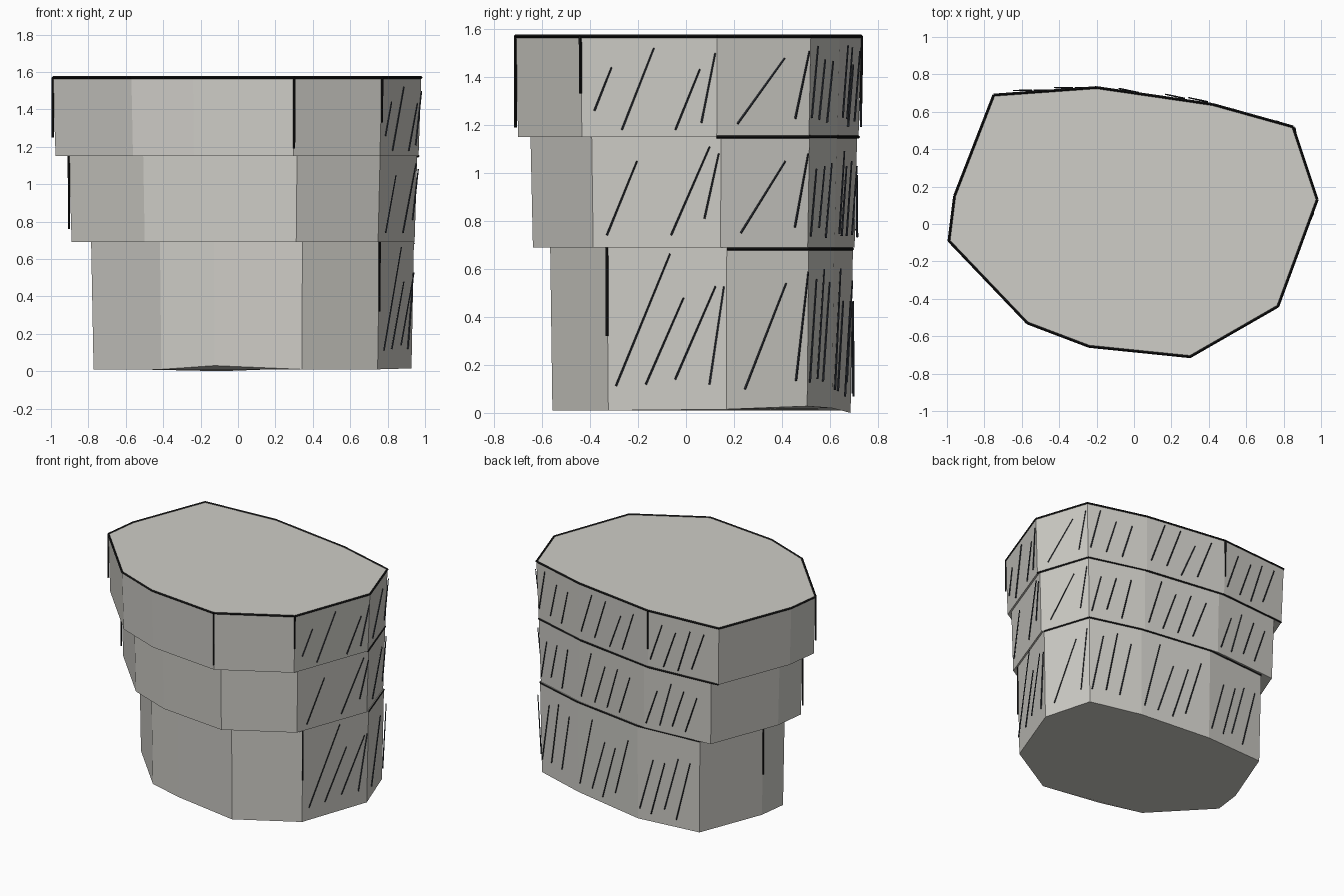
import bpy, bmesh, random
from mathutils import Vector

if "Cube" in bpy.data.objects:
    bpy.data.objects.remove(bpy.data.objects["Cube"])

random.seed(4)


def material(name, rgb):
    m = bpy.data.materials.new(name)
    m.diffuse_color = (*rgb, 1)
    m.use_nodes = True
    m.node_tree.nodes["Principled BSDF"].inputs["Base Color"].default_value = m.diffuse_color
    return m


STONE = material("stone", (0.62, 0.61, 0.57))
INK = material("ink", (0.008, 0.008, 0.008))
HATCH = material("hatch_ink", (0.03, 0.035, 0.045))

# Plan outline, counter-clockwise from the left tip
OUTLINE = [(-0.99, -0.09), (-0.57, -0.53), (-0.24, -0.655), (0.30, -0.71),
           (0.77, -0.44), (0.98, 0.13), (0.85, 0.52), (0.42, 0.64),
           (-0.20, 0.73), (-0.75, 0.69), (-0.96, 0.15)]
N = len(OUTLINE)
# name: bottom z, top z, scale, x shift, y shift
TIERS = {"lower_tier": (0.01, 0.69, 0.876, 0.082, 0.056),
         "middle_tier": (0.69, 1.15, 0.945, 0.032, 0.023),
         "upper_tier": (1.15, 1.57, 1.0, 0.0, 0.0)}
FOOT_Z = {2: 0.03, 5: 0.015, 6: 0.028, 7: 0.02, 8: 0.0}


def point(tier, i, f):
    """Outline corner i at height fraction f of a tier, tapering downward."""
    z0, z1, s, ox, oy = TIERS[tier]
    x, y = OUTLINE[i % N]
    k = s * (0.985 + 0.015 * f)
    z = z0 + (z1 - z0) * f
    if tier == "lower_tier" and f == 0:
        z = FOOT_Z.get(i % N, 0.01)
    return Vector((x * k + ox, y * k + oy, z))


def finish(bm, name, mat):
    bmesh.ops.recalc_face_normals(bm, faces=bm.faces)
    me = bpy.data.meshes.new(name)
    bm.to_mesh(me)
    bm.free()
    me.materials.append(mat)
    ob = bpy.data.objects.new(name, me)
    bpy.context.collection.objects.link(ob)
    return ob


def stroke(bm, a, b, r0, r1):
    """Four-sided ink stroke from a to b with end radii r0, r1."""
    rot = (b - a).to_track_quat('Z', 'Y').to_matrix().to_4x4()
    rot.translation = (a + b) / 2
    bmesh.ops.create_cone(bm, cap_ends=True, segments=4, radius1=r0,
                          radius2=r1, depth=(b - a).length, matrix=rot)


# Stacked stone tiers
for name in TIERS:
    bm = bmesh.new()
    low = [bm.verts.new(point(name, i, 0)) for i in range(N)]
    top = [bm.verts.new(point(name, i, 1)) for i in range(N)]
    bm.faces.new(top)
    bm.faces.new(low[::-1])
    for i in range(N):
        j = (i + 1) % N
        bm.faces.new((low[i], low[j], top[j], top[i]))
    finish(bm, name, STONE)

# Heavy ink along the rims
bm = bmesh.new()
for i in range(N):
    stroke(bm, point("upper_tier", i, 1), point("upper_tier", i + 1, 1), 0.007, 0.007)
for i in range(5, 9):
    stroke(bm, point("upper_tier", i, 0), point("upper_tier", i + 1, 0), 0.007, 0.006)
    stroke(bm, point("lower_tier", i, 0.99), point("lower_tier", i + 1, 0.99), 0.006, 0.006)
finish(bm, "rim_lines", INK)

# Short ink drops on some corners: tier, corner, length
bm = bmesh.new()
for tier, i, length in [("upper_tier", 0, 0.32), ("upper_tier", 3, 0.38),
                        ("upper_tier", 4, 0.24), ("upper_tier", 8, 0.28),
                        ("middle_tier", 0, 0.39), ("lower_tier", 4, 0.37),
                        ("lower_tier", 10, 0.38)]:
    p = point(tier, i, 1)
    stroke(bm, p - Vector((0, 0, length)), p, 0.006, 0.007)
finish(bm, "corner_lines", INK)

# Slanted hatching on the right and back sides: start, end, bottom, top fractions
RIGHT = {"upper_tier": [(.10, .26, .23, .69), (.30, .07, .54, .88), (.70, .07, .88, .67), (.89, .14, .99, .83)],
         "middle_tier": [(.12, .11, .36, .78), (.62, .11, .92, .91), (.88, .26, .99, .85)],
         "lower_tier": [(.08, .15, .54, .96), (.33, .16, .65, .69), (.58, .19, .92, .76), (.86, .16, .98, .76)]}
COUNT = {6: 3, 7: 4, 8: 4}
bm = bmesh.new()
for tier, marks in RIGHT.items():
    tall = tier == "lower_tier"
    for i in range(5 - 1, 9):
        if i == 4:
            group = marks
        elif i == 5:
            group = [(.22, .13, .72, .78), (.84, .18, .98, .85)]
        else:
            group = []
            for k in range(COUNT[i]):
                t = 0.04 + 0.8 * k / COUNT[i]
                f = random.uniform(0.08, 0.2)
                group.append((t, f, t + (0.22 if tall else 0.17), f + random.uniform(0.55, 0.75)))
        edge = point(tier, i + 1, 1) - point(tier, i, 1)
        out = Vector((edge.y, -edge.x, 0)).normalized()
        for t0, f0, t1, f1 in group:
            off = out * random.uniform(0.004, 0.02)
            a = point(tier, i, f0).lerp(point(tier, i + 1, f0), t0) + off
            b = point(tier, i, f1).lerp(point(tier, i + 1, f1), t1) + off
            stroke(bm, a, b, 0.0045, 0.0035)
finish(bm, "hatching", HATCH)
